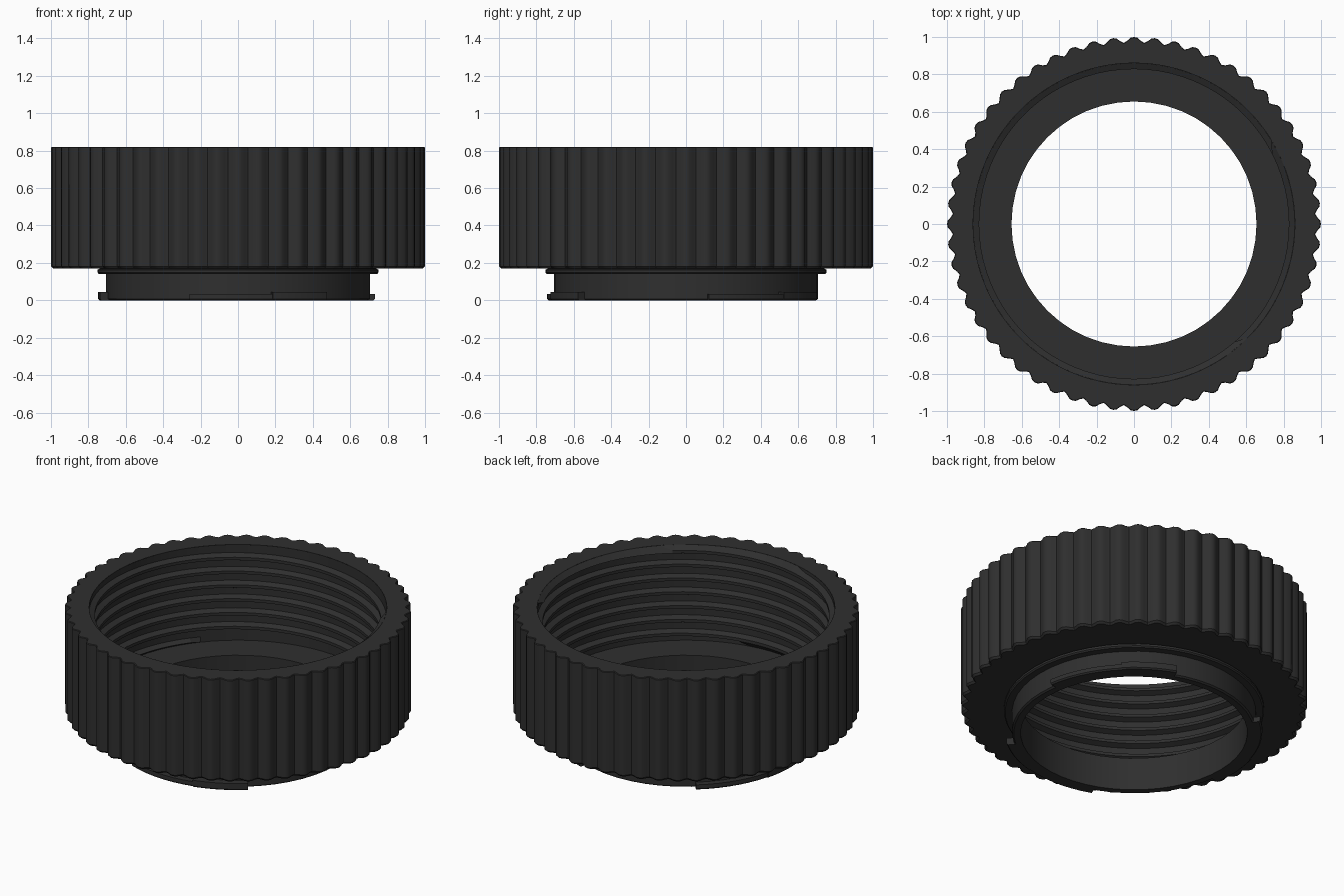
import bpy, bmesh
from math import pi, cos, sin, radians

cube = bpy.data.objects.get("Cube")
if cube:
    bpy.data.objects.remove(cube, do_unlink=True)

black = bpy.data.materials.new("black plastic")
black.use_nodes = True
black.diffuse_color = (0.028, 0.028, 0.028, 1)
black.node_tree.nodes["Principled BSDF"].inputs["Base Color"].default_value = (0.028, 0.028, 0.028, 1)

FLUTES, FLUTE_DEPTH = 56, 0.03
TOP, BASE, FLOOR = 0.82, 0.17, 0.21
BORE, CREST, PITCH = 0.86, 0.828, 0.088


def polar(r, a, z):
    return (r * cos(a), r * sin(a), z)


def finish(name, bm, angle=30, recalc=False):
    """Turn a bmesh into a shaded, coloured object."""
    bmesh.ops.remove_doubles(bm, verts=bm.verts, dist=1e-5)
    bmesh.ops.dissolve_degenerate(bm, edges=bm.edges, dist=1e-5)
    if recalc:
        bmesh.ops.recalc_face_normals(bm, faces=bm.faces)
    mesh = bpy.data.meshes.new(name)
    bm.to_mesh(mesh)
    bm.free()
    mesh.materials.append(black)
    obj = bpy.data.objects.new(name, mesh)
    bpy.context.collection.objects.link(obj)
    bpy.ops.object.select_all(action="DESELECT")
    obj.select_set(True)
    bpy.context.view_layer.objects.active = obj
    bpy.ops.object.shade_smooth_by_angle(angle=radians(angle))
    return obj


def sweep(name, profile, steps, closed=False, start=0.0, end=2 * pi, flute=None):
    """Revolve (radius, height) points; partial arcs get end caps."""
    bm = bmesh.new()
    full = end - start > 2 * pi - 1e-6
    rows = []
    for i in range(steps if full else steps + 1):
        a = start + (end - start) * i / steps
        rows.append([bm.verts.new(polar(flute(r, a) if flute else r, a, z)) for r, z in profile])
    n = len(profile)
    for i in range(steps):
        p, q = rows[i], rows[(i + 1) % len(rows)]
        for j in range(n if closed else n - 1):
            k = (j + 1) % n
            bm.faces.new((p[j], q[j], q[k], p[k]))
    if closed and not full:
        bm.faces.new(rows[0])
        bm.faces.new(rows[-1][::-1])
    return finish(name, bm, recalc=closed)


# Knurled outer grip: only the rim radii are fluted
def scallop(r, a):
    return r - FLUTE_DEPTH * (0.5 - 0.5 * cos(FLUTES * a)) ** 1.4 if r > 0.95 else r


sweep("grip_ring",
      [(0.72, BASE), (0.90, BASE), (0.988, BASE), (1.0, BASE + 0.012),
       (1.0, TOP - 0.004), (0.996, TOP), (0.92, TOP), (BORE, TOP)],
      FLUTES * 6, flute=scallop)

# Collar with shoulder flange and the inner ledge
sweep("collar",
      [(0.655, 0), (0.695, 0), (0.705, 0.008), (0.705, 0.14), (0.745, 0.142),
       (0.752, 0.15), (0.752, 0.163), (0.74, 0.168), (0.74, 0.185),
       (0.88, 0.185), (0.88, FLOOR), (0.655, FLOOR)],
      48, closed=True)

# Internal helical thread, trimmed flat at both ends
thread_shape = [(0.0, BORE), (0.45, BORE), (0.62, CREST), (0.83, CREST)]
SEGS = 80
turns = int((TOP - FLOOR) / PITCH) + 3
bm = bmesh.new()
columns = []
for i in range(SEGS + 1):
    turn = i / SEGS
    column = []
    for t in range(-2, turns):
        for offset, r in thread_shape:
            z = FLOOR + PITCH * (t + offset + turn)
            if z <= FLOOR + 0.02 or z >= TOP - 0.02:
                z = FLOOR if z < 0.5 else TOP
                r = BORE
            column.append(bm.verts.new(polar(r, 2 * pi * turn, z)))
    columns.append(column)
for p, q in zip(columns, columns[1:]):
    for j in range(len(p) - 1):
        bm.faces.new((p[j], p[j + 1], q[j + 1], q[j]))
finish("inner_thread", bm, angle=25)

# Three bayonet tabs, each with a taller stop at its far end
for i in range(3):
    a = radians(9.5 + 120 * i)
    b = a + radians(60)
    for part, height, reach, s, e in (("tab", 0.033, 0.742, a, b),
                                      ("stop", 0.045, 0.748, b - radians(25), b)):
        sweep(f"bayonet_{part}_{i + 1}",
              [(0.69, 0), (reach - 0.008, 0), (reach, 0.008), (reach, height), (0.69, height)],
              12, closed=True, start=s, end=e)
